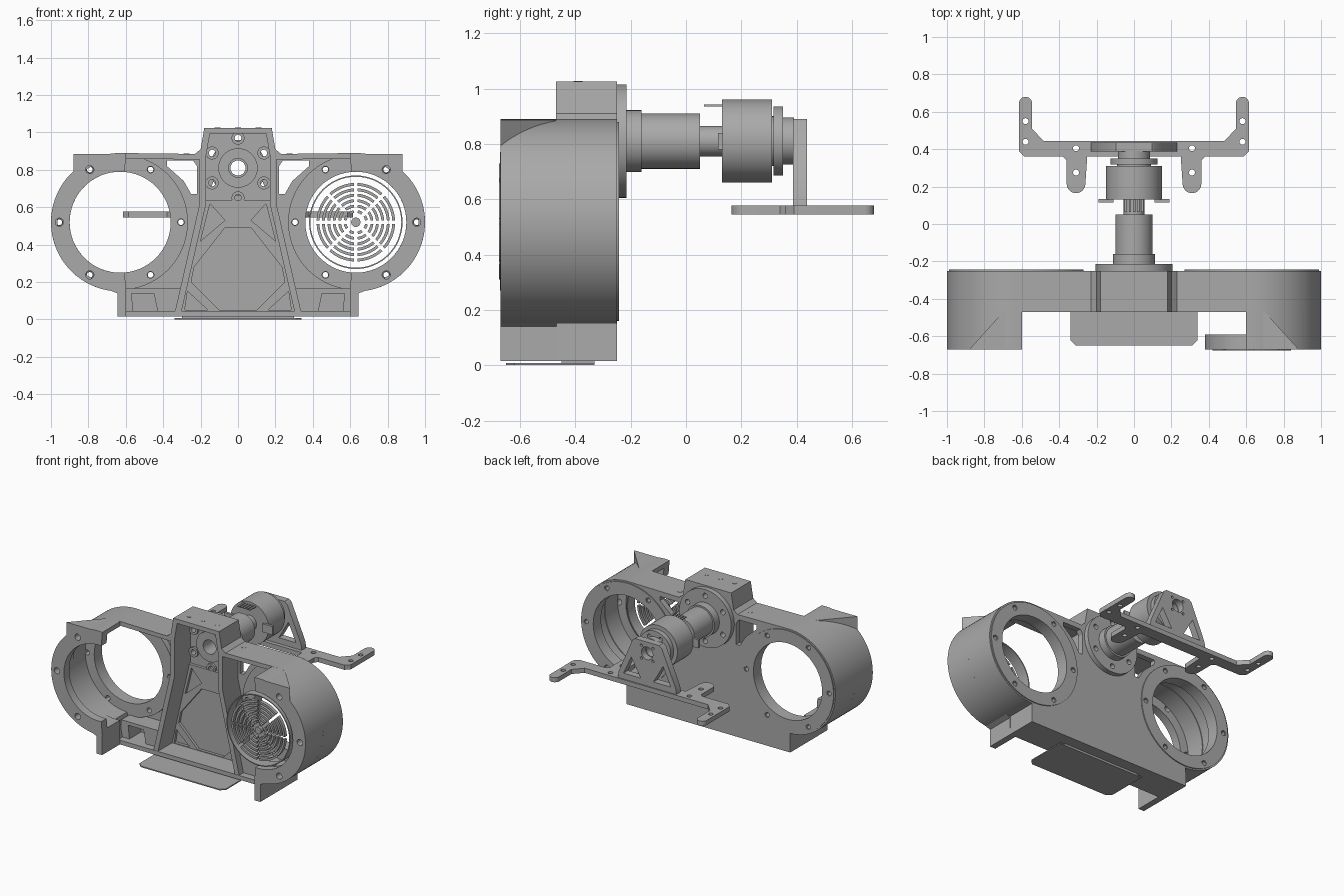
import bpy, bmesh
from math import sin, cos, pi, radians
from mathutils import Matrix

cube = bpy.data.objects.get("Cube")
if cube:
    bpy.data.objects.remove(cube, do_unlink=True)

# One grey machined metal colour
metal = bpy.data.materials.new("grey metal")
metal.use_nodes = True
metal.diffuse_color = (0.4, 0.4, 0.4, 1)
metal.node_tree.nodes["Principled BSDF"].inputs["Base Color"].default_value = (0.4, 0.4, 0.4, 1)

DRUM_X, DRUM_Z, DRUM_R, BORE_R = 0.63, 0.52, 0.37, 0.27
AXIS_Z = 0.81


def arc(cx, cy, r, a0, a1, n=48):
    """Points along an arc, angles in degrees."""
    steps = [radians(a0 + (a1 - a0) * i / n) for i in range(n + 1)]
    return [(cx + r * cos(a), cy + r * sin(a)) for a in steps]


def circle(cx, cy, r, n=64):
    return arc(cx, cy, r, 0, 360, n)[:-1]


def sector(cx, cy, r0, r1, a0, a1, n=48):
    return arc(cx, cy, r1, a0, a1, n) + arc(cx, cy, r0, a1, a0, n)


def flip(points, s=-1):
    return [(s * x, y) for x, y in points]


def mirrored(half):
    """Close a half profile, given on +x, across x = 0."""
    return half + flip(half)[::-1]


def bolts(cx, cy, r, hole, angles):
    return [circle(cx + r * cos(radians(a)), cy + r * sin(radians(a)), hole, 16) for a in angles]


def prism(name, loops, lo, hi, flat=False):
    """Extrude outlines with holes along y, or along z when flat."""
    curve = bpy.data.curves.new(name, 'CURVE')
    curve.dimensions, curve.fill_mode = '2D', 'BOTH'
    curve.extrude = (hi - lo) / 2
    for loop in loops:
        spline = curve.splines.new('POLY')
        spline.points.add(len(loop) - 1)
        for p, (x, y) in zip(spline.points, loop):
            p.co = (x, y, 0, 1)
        spline.use_cyclic_u = True
    temp = bpy.data.objects.new(name + " outline", curve)
    bpy.context.collection.objects.link(temp)
    bpy.context.view_layer.update()
    graph = bpy.context.evaluated_depsgraph_get()
    mesh = bpy.data.meshes.new_from_object(temp.evaluated_get(graph))
    bpy.data.objects.remove(temp, do_unlink=True)
    bpy.data.curves.remove(curve)
    mid = (lo + hi) / 2
    if flat:
        mesh.transform(Matrix.Translation((0, 0, mid)))
    else:
        mesh.transform(Matrix.Translation((0, mid, 0)) @ Matrix.Rotation(pi / 2, 4, 'X'))
    bm = bmesh.new()
    bm.from_mesh(mesh)
    bmesh.ops.remove_doubles(bm, verts=bm.verts, dist=0.0001)
    bmesh.ops.recalc_face_normals(bm, faces=bm.faces)
    bm.to_mesh(mesh)
    bm.free()
    mesh.materials.clear()
    mesh.materials.append(metal)
    ob = bpy.data.objects.new(name, mesh)
    bpy.context.collection.objects.link(ob)
    bpy.ops.object.select_all(action='DESELECT')
    ob.select_set(True)
    bpy.context.view_layer.objects.active = ob
    bpy.ops.object.shade_smooth_by_angle(angle=radians(30))
    return ob


def tube(name, r, bore, lo, hi, x=0, z=AXIS_Z, extra=()):
    return prism(name, [circle(x, z, r), circle(x, z, bore)] + list(extra), lo, hi)


def housing(t):
    """Housing silhouette, inset by t."""
    half = [(0.645 - t, 0.015 + t)]
    half += arc(DRUM_X, DRUM_Z, DRUM_R - t, -88, 90)
    half += [(0.23 - t, 0.885 - t), (0.2 - t, 0.91 - t), (0.18 - t, 1.025 - t)]
    return mirrored(half)


sixths = range(0, 360, 60)
flange_bolts = bolts(0, AXIS_Z, 0.16, 0.018, range(30, 390, 60))
window = [(0.38, 0.85), (0.24, 0.85), (0.22, 0.82), (0.22, 0.67),
          (0.25, 0.67), (0.29, 0.74), (0.38, 0.82)]

# Housing back plate with bores, windows and bolt holes
holes = [circle(0, AXIS_Z, 0.05)] + flange_bolts
for s in (1, -1):
    holes += [circle(s * DRUM_X, DRUM_Z, BORE_R), flip(window, s)]
    holes += bolts(s * DRUM_X, DRUM_Z, 0.325, 0.015, sixths)
prism("housing_back_plate", [housing(0)] + holes, -0.29, -0.25)
prism("housing_wall", [housing(0), housing(0.03)], -0.47, -0.29)

# Shallow ribs on the back plate
house = mirrored([(0.07, 0.49), (0.235, 0.28), (0.25, 0.2), (0.1, 0.05)])
rib_loops = [mirrored([(0.18, 0.64), (0.31, 0.04)]), house]
for s in (1, -1):
    rib_loops += [flip([(0.15, 0.62), (0.2, 0.42), (0.07, 0.53)], s),
                  flip([(0.27, 0.15), (0.285, 0.05), (0.16, 0.05)], s)]
prism("centre_ribs", rib_loops, -0.31, -0.288)

# Side drums
for s, side in ((1, "left"), (-1, "right")):
    cx = s * DRUM_X

    def part(name, loops, lo, hi):
        return prism(side + "_" + name, [flip(l, s) for l in loops], lo, hi)

    drum_bolts = bolts(cx, DRUM_Z, 0.325, 0.018, sixths)
    tube(side + "_drum_collar", 0.362, BORE_R, -0.33, -0.288, cx, DRUM_Z, drum_bolts)
    tube(side + "_back_rim", 0.36, BORE_R, -0.252, -0.243, cx, DRUM_Z, drum_bolts)
    part("front_lip", [sector(DRUM_X, DRUM_Z, BORE_R, DRUM_R, -95, 95)]
         + bolts(DRUM_X, DRUM_Z, 0.325, 0.022, (-60, 0, 60)), -0.67, -0.61)
    part("front_wall", [sector(DRUM_X, DRUM_Z, 0.335, DRUM_R, -95, 95)], -0.612, -0.468)
    part("front_leg", [[(0.6, 0.015), (0.645, 0.015), (0.645, 0.14),
                        (0.69, 0.158), (0.6, 0.175)]], -0.67, -0.468)
    # Flat topped shoulder whose outer side slants back to the drum
    shoulder = part("shoulder", [[(0.6, 0.885), (0.88, 0.885)]
                                 + arc(DRUM_X, DRUM_Z, 0.36, 46, 95, 16)], -0.67, -0.47)
    for v in shoulder.data.vertices:
        if v.co.y > -0.5 and abs(v.co.x) > 0.7:
            v.co.x = s * 0.7
            v.co.z = max(v.co.z, 0.873)
    # Slanted wall of the centre channel and pocketed corner block
    part("channel_wall", [[(0.17, 0.93), (0.205, 0.9), (0.205, 0.62),
                           (0.34, 0.03), (0.305, 0.03), (0.17, 0.62)]], -0.468, -0.288)
    part("corner_block", [[(0.31, 0.03), (0.625, 0.03), (0.625, 0.165), (0.31, 0.165)],
                          [(0.43, 0.045), (0.56, 0.045), (0.57, 0.14), (0.45, 0.14)]],
         -0.42, -0.288)

# Bearing boss, bolt bosses and stepped shaft, front to back
tube("bearing_boss", 0.105, 0.05, -0.32, -0.288)
for i, ring in enumerate(bolts(0, AXIS_Z, 0.16, 0.035, range(30, 390, 60))):
    prism(f"bolt_boss_{i}", [ring, flange_bolts[i]], -0.305, -0.288)
tube("back_flange", 0.205, 0.05, -0.252, -0.215, extra=flange_bolts)
tube("shaft_collar", 0.112, 0.05, -0.217, -0.16)
tube("shaft_housing", 0.1, 0.05, -0.162, 0.05)
tube("thin_shaft", 0.055, 0.04, 0.048, 0.135)
tube("motor_body", 0.15, 0.04, 0.13, 0.31)
tube("motor_neck", 0.09, 0.04, 0.308, 0.32)
tube("motor_disc", 0.125, 0.04, 0.317, 0.35, extra=bolts(0, AXIS_Z, 0.09, 0.014, sixths))
tube("motor_hub", 0.085, 0.04, 0.348, 0.39)


def box(name, x0, x1, y0, y1, z0, z1):
    prism(name, [[(x0, y0), (x1, y0), (x1, y1), (x0, y1)]], z0, z1, True)


for i in range(5):
    x = -0.05 + i * 0.022
    box(f"comb_tooth_{i}", x, x + 0.013, 0.065, 0.16, 0.935, 0.943)
for s in (1, -1):
    box("motor_ear", s * 0.11, s * 0.19, 0.115, 0.133, 0.78, 0.84)

# Upright bracket
bracket = [mirrored([(0.23, 0.575), (0.225, 0.62), (0.115, 0.875), (0.095, 0.89)]),
           circle(0, AXIS_Z, 0.045)] + bolts(0, AXIS_Z, 0.064, 0.009, (45, 135, 225, 315))
for s in (1, -1):
    bracket.append(flip([(0.05, 0.62), (0.185, 0.62), (0.125, 0.75)], s))
prism("upright_bracket", bracket, 0.387, 0.437)

# Flat carrier with two finger tabs and two rear arms
half = [(0.25, 0.36)] + arc(0.31, 0.215, 0.05, 180, 360, 16)
half += [(0.36, 0.34), (0.38, 0.36), (0.585, 0.36), (0.615, 0.39)]
half += arc(0.58, 0.645, 0.035, 0, 180, 12)
half += [(0.545, 0.51), (0.485, 0.445)]
carrier = [mirrored(half)]
for s in (1, -1):
    for x, y in ((0.31, 0.405), (0.31, 0.275), (0.58, 0.44), (0.58, 0.55)):
        carrier.append(circle(s * x, y, 0.016, 16))
prism("carrier_plate", carrier, 0.545, 0.578, True)

# Bottom plate and screws on the top faces
prism("bottom_plate", [mirrored([(0.31, -0.65), (0.34, -0.62), (0.34, -0.33)])], 0, 0.008, True)
box("bottom_spacer", -0.3, 0.3, -0.45, -0.33, 0.006, 0.02)
for x, y, z in ((-0.11, -0.39, 1.025), (0, -0.39, 1.025), (0.11, -0.39, 1.025),
                (-0.275, -0.325, 0.885), (0.275, -0.325, 0.885)):
    prism("top_screw", [circle(x, y, 0.016, 16)], z - 0.005, z + 0.002, True)

# Vent grille in the left drum only
tube("grille_rim", 0.25, 0.243, -0.672, -0.59, DRUM_X, DRUM_Z)
arcs = []
for i in range(6):
    r = 0.05 + i * 0.029
    gap = 0.5 * 0.018 / r * 180 / pi
    for a in range(0, 360, 45):
        arcs.append(sector(DRUM_X, DRUM_Z, r, r + 0.015, a + gap, a + 45 - gap, 8))
arcs.append(circle(DRUM_X, DRUM_Z, 0.025, 24))
prism("grille_arcs", arcs, -0.675, -0.65)
